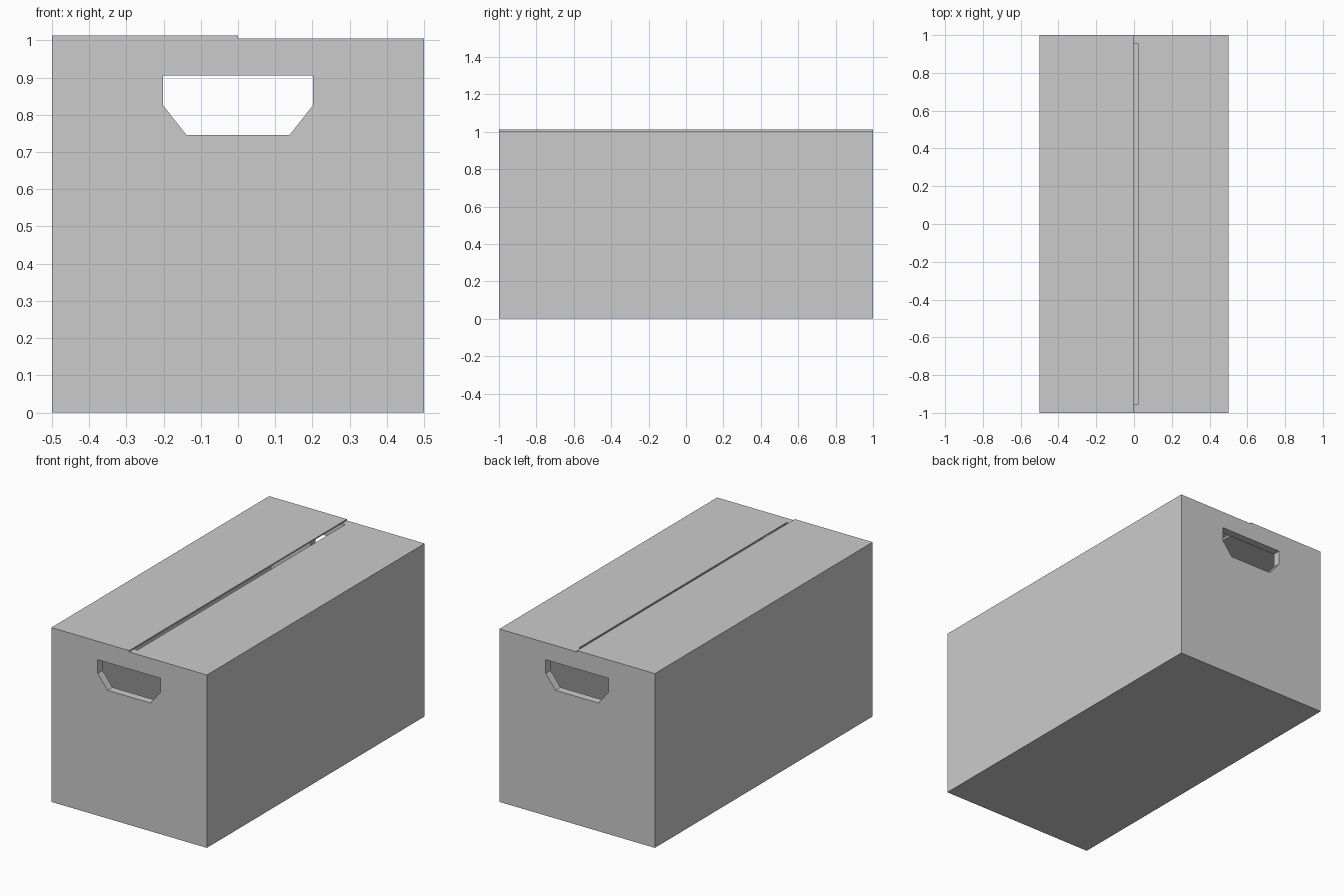
import bpy, bmesh
from mathutils import Vector

if "Cube" in bpy.data.objects:
    bpy.data.objects.remove(bpy.data.objects["Cube"])


def prism(name, profile, y0, y1):
    """Extrude an (x, z) outline along y into a closed solid."""
    bm = bmesh.new()
    face = bm.faces.new([bm.verts.new((x, y0, z)) for x, z in profile])
    ext = bmesh.ops.extrude_face_region(bm, geom=[face])
    verts = [v for v in ext["geom"] if isinstance(v, bmesh.types.BMVert)]
    bmesh.ops.translate(bm, verts=verts, vec=Vector((0, y1 - y0, 0)))
    bmesh.ops.recalc_face_normals(bm, faces=bm.faces)
    mesh = bpy.data.meshes.new(name)
    bm.to_mesh(mesh)
    bm.free()
    obj = bpy.data.objects.new(name, mesh)
    bpy.context.collection.objects.link(obj)
    return obj


def cut(target, cutter):
    mod = target.modifiers.new(cutter.name, 'BOOLEAN')
    mod.operation = 'DIFFERENCE'
    mod.solver = 'EXACT'
    mod.object = cutter
    cutter.hide_render = True
    bpy.context.view_layer.objects.active = target
    bpy.ops.object.modifier_apply(modifier=mod.name)
    bpy.data.objects.remove(cutter)


WALL = 0.045          # wall thickness
LOW, HIGH = 1.005, 1.013   # tops of the right and left lid flaps
CARD = 0.008          # flap thickness
GAP = 0.022           # slot between the flaps
inner = 0.5 - WALL

# Carton shell: the left lid flap stands one card thickness higher
box = prism("carton", [(-0.5, 0), (0.5, 0), (0.5, LOW), (0, LOW),
                       (0, HIGH), (-0.5, HIGH)], -1, 1)

# Hollow interior, including the open slot between the two lid flaps
cavity = prism("cavity_cutter", [
    (-inner, WALL), (inner, WALL), (inner, LOW - CARD), (GAP, LOW - CARD),
    (GAP, 1.1), (0, 1.1), (0, HIGH - CARD), (-inner, HIGH - CARD)],
    -1 + WALL, 1 - WALL)
cut(box, cavity)

# Hand holes with chamfered lower corners in both end walls
hole = [(-0.202, 0.906), (-0.202, 0.826), (-0.138, 0.745),
        (0.138, 0.745), (0.202, 0.826), (0.202, 0.906)]
for side in (-1, 1):
    cut(box, prism("hand_hole_cutter", hole, side * 0.9, side * 1.1))
